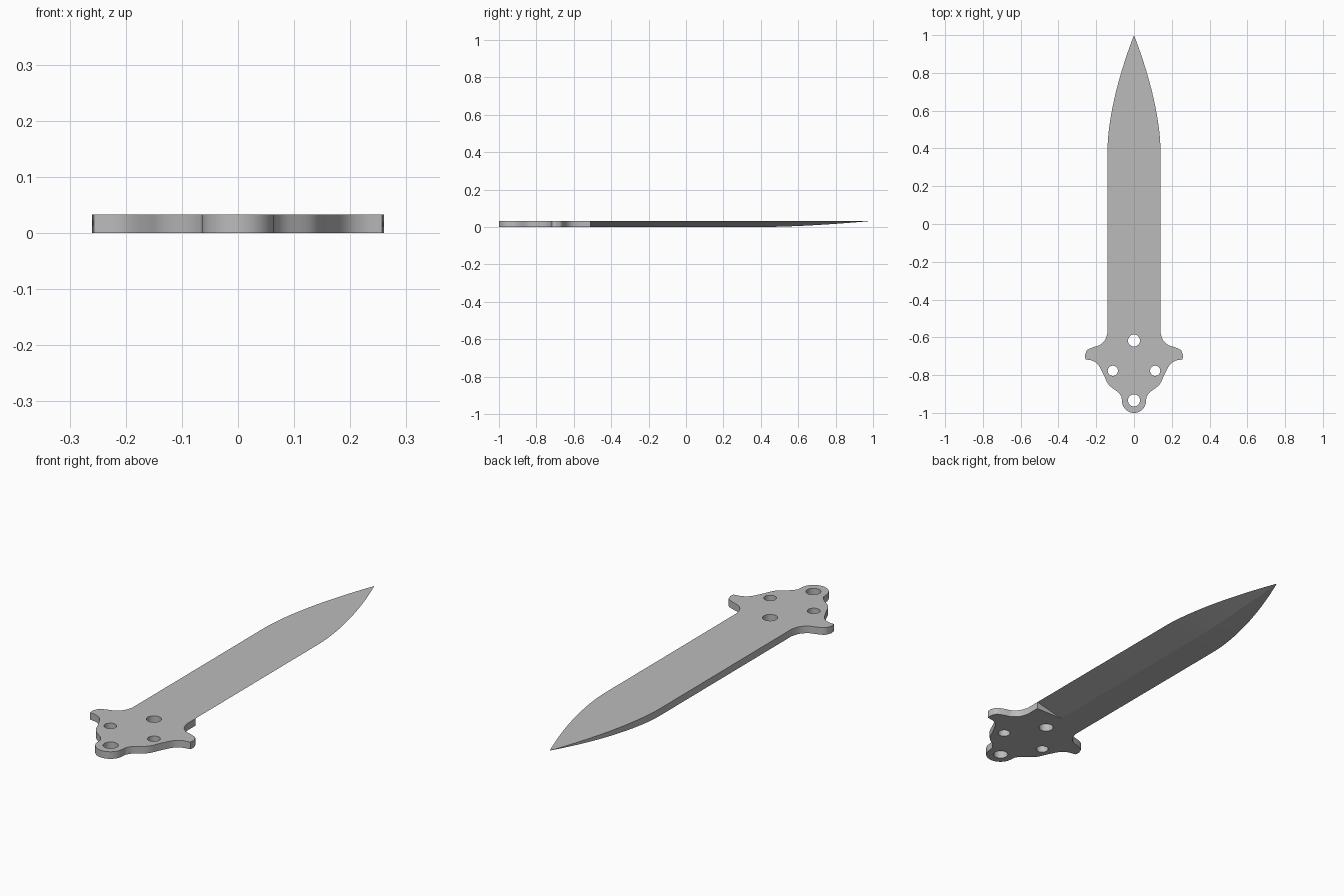
import bpy, bmesh, math
from mathutils import Vector

if "Cube" in bpy.data.objects:
    bpy.data.objects.remove(bpy.data.objects["Cube"], do_unlink=True)

T = 0.033        # plate thickness
W = 0.14         # blade half width
JOIN = -0.51     # where the ground blade meets the handle plate
SHOULDER = 0.4   # where the blade starts to narrow

steel = bpy.data.materials.new("grey steel")
steel.use_nodes = True
grey = (0.5, 0.5, 0.5, 1)
steel.diffuse_color = grey
steel.node_tree.nodes["Principled BSDF"].inputs["Base Color"].default_value = grey


def smooth_path(points, steps=6):
    """Rounded path through the points, ends included."""
    p = [Vector(q) for q in points]
    p = [2 * p[0] - p[1]] + p + [2 * p[-1] - p[-2]]
    out = []
    for a, b, c, d in zip(p, p[1:], p[2:], p[3:]):
        for i in range(steps):
            t = i / steps
            out.append(0.5 * (2 * b + (c - a) * t + (2 * a - 5 * b + 4 * c - d) * t ** 2
                              + (3 * b - a - 3 * c + d) * t ** 3))
    return out + [p[-2]]


def arc(cx, cy, r, start, end, n):
    return [Vector((cx + r * math.cos(math.radians(start + (end - start) * i / n)),
                    cy + r * math.sin(math.radians(start + (end - start) * i / n))))
            for i in range(n + 1)]


def finish(ob, angle):
    bpy.ops.object.select_all(action='DESELECT')
    ob.select_set(True)
    bpy.context.view_layer.objects.active = ob
    if ob.type == 'CURVE':
        bpy.ops.object.convert(target='MESH')
        ob = bpy.context.object
    bm = bmesh.new()
    bm.from_mesh(ob.data)
    bmesh.ops.remove_doubles(bm, verts=bm.verts, dist=0.0002)
    bmesh.ops.recalc_face_normals(bm, faces=bm.faces)
    bm.to_mesh(ob.data)
    bm.free()
    ob.data.materials.clear()
    ob.data.materials.append(steel)
    bpy.ops.object.shade_smooth_by_angle(angle=math.radians(angle))


# Handle plate: half outline from the bottom lobe up to the blade, then mirrored
half = arc(0, -0.936, 0.064, -90, 0, 10)
half += smooth_path([(0.066, -0.915), (0.085, -0.89), (0.135, -0.85), (0.162, -0.795),
                     (0.19, -0.745), (0.22, -0.724), (0.257, -0.717)])
half += smooth_path([(0.26, -0.695), (0.247, -0.667), (0.215, -0.652),
                     (0.18, -0.64), (0.153, -0.613), (W, -0.575)])
half.append(Vector((W, JOIN)))
outline = half + [Vector((-p.x, p.y)) for p in reversed(half[1:])]

# Lacing holes
holes = [(0, -0.617, 0.032), (0.112, -0.777, 0.027),
         (-0.112, -0.777, 0.027), (0, -0.934, 0.032)]
loops = [outline] + [arc(x, y, r, 0, 360, 32)[:-1] for x, y, r in holes]

curve = bpy.data.curves.new("handle_plate", 'CURVE')
curve.dimensions = '2D'
curve.fill_mode = 'BOTH'
curve.extrude = T / 2
for loop in loops:
    spline = curve.splines.new('POLY')
    spline.points.add(len(loop) - 1)
    for point, p in zip(spline.points, loop):
        point.co = (p.x, p.y, T / 2, 1)
    spline.use_cyclic_u = True
handle = bpy.data.objects.new("handle_plate", curve)
bpy.context.collection.objects.link(handle)
finish(handle, 30)

# Blade: flat top, one underside bevel from the middle to the +x cutting edge
bm = bmesh.new()
rings = []
count = 24
for y, w in [(JOIN, W)] + [(SHOULDER + (1 - SHOULDER) * i / count,
                            W * (1 - (i / count) ** 1.65)) for i in range(count)]:
    low = T * (1 - w / W)
    rings.append([bm.verts.new(c) for c in
                  ((-w, y, T), (w, y, T), (0, y, low), (-w, y, low))])
tip = bm.verts.new((0, 1, T))
bm.faces.new(rings[0])
for a, b in zip(rings, rings[1:]):
    for i in range(4):
        j = (i + 1) % 4
        bm.faces.new((a[i], a[j], b[j], b[i]))
for i in range(4):
    bm.faces.new((rings[-1][i], rings[-1][(i + 1) % 4], tip))
mesh = bpy.data.meshes.new("blade")
bm.to_mesh(mesh)
bm.free()
blade = bpy.data.objects.new("blade", mesh)
bpy.context.collection.objects.link(blade)
finish(blade, 10)
